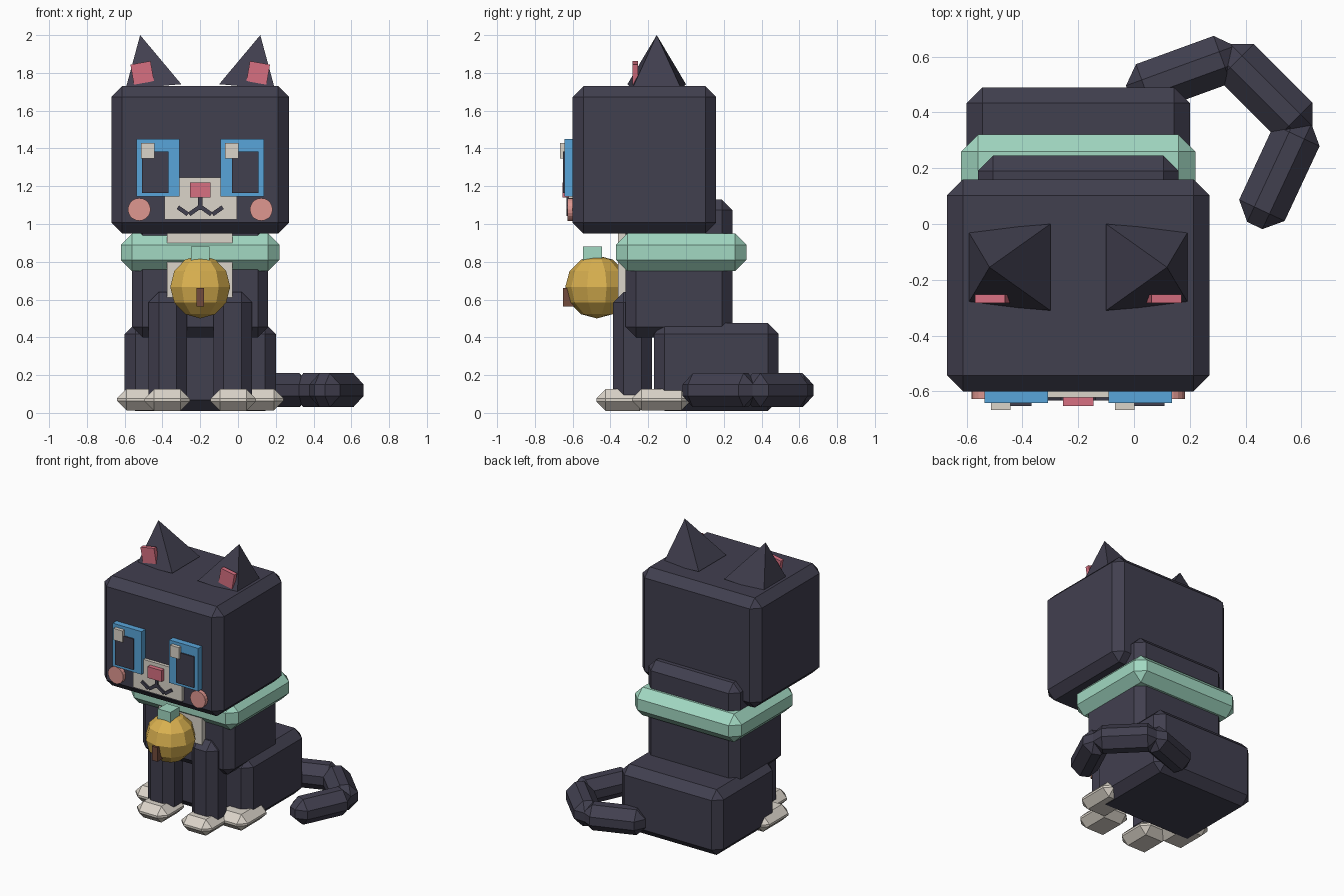
import bpy, bmesh, math
from mathutils import Vector

if "Cube" in bpy.data.objects:
    bpy.data.objects.remove(bpy.data.objects["Cube"], do_unlink=True)

MID = -0.2  # centre plane of the body


def material(name, r, g, b):
    m = bpy.data.materials.new(name)
    m.use_nodes = True
    m.diffuse_color = (r, g, b, 1)
    m.node_tree.nodes["Principled BSDF"].inputs["Base Color"].default_value = (r, g, b, 1)
    return m


FUR = material("dark_fur", 0.053, 0.050, 0.078)
CREAM = material("cream", 0.71, 0.66, 0.59)
BLUE = material("eye_blue", 0.098, 0.376, 0.70)
PINK = material("pink", 0.68, 0.16, 0.22)
BLUSH = material("blush", 0.74, 0.31, 0.28)
MINT = material("mint", 0.36, 0.69, 0.54)
GOLD = material("gold", 0.70, 0.44, 0.08)
BROWN = material("brown", 0.17, 0.07, 0.045)


def finish(name, bm, mat, loc=(0, 0, 0), rot=(0, 0, 0), bevel=0):
    bmesh.ops.recalc_face_normals(bm, faces=bm.faces)
    me = bpy.data.meshes.new(name)
    bm.to_mesh(me)
    bm.free()
    me.materials.append(mat)
    ob = bpy.data.objects.new(name, me)
    ob.location, ob.rotation_euler = loc, rot
    bpy.context.collection.objects.link(ob)
    if bevel:
        mod = ob.modifiers.new("chamfer", 'BEVEL')
        mod.width, mod.segments, mod.limit_method = bevel, 1, 'NONE'
    return ob


def block(name, mat, loc, size, bevel=0, rot=(0, 0, 0)):
    bm = bmesh.new()
    bmesh.ops.create_cube(bm, size=1)
    bmesh.ops.scale(bm, vec=size, verts=bm.verts)
    return finish(name, bm, mat, loc, rot, bevel)


def span(name, mat, x, y, z, bevel=0):
    """Block given by its low and high limits on each axis."""
    lims = (x, y, z)
    return block(name, mat, [(a + b) / 2 for a, b in lims], [b - a for a, b in lims], bevel)


# Body masses
span("head", FUR, (-0.67, 0.27), (-0.6, 0.16), (0.95, 1.73), 0.057)
span("torso", FUR, (-0.56, 0.16), (-0.32, 0.245), (0.4, 1.13), 0.055)
span("hips", FUR, (-0.6, 0.2), (-0.17, 0.49), (0.01, 0.475), 0.057)
span("collar", MINT, (-0.62, 0.22), (-0.37, 0.32), (0.75, 0.95), 0.06)
span("chest_bib", CREAM, (-0.375, -0.03), (-0.36, -0.3), (0.61, 0.96))

# Tail: three chamfered links curling round to the left
for i, (x, y, turn) in enumerate([(0.177, 0.539, 20), (0.471, 0.477, -45), (0.521, 0.183, 65)]):
    block(f"tail_link_{i + 1}", FUR, (x, y, 0.12), (0.416, 0.18, 0.18), 0.06,
          (0, 0, math.radians(turn)))

# Paired parts
for side, s in (("right", -1), ("left", 1)):
    def at(dx):
        return MID + s * dx

    block(f"front_leg_{side}", FUR, (at(0.172), -0.283, 0.34), (0.205, 0.205, 0.6), 0.055)
    block(f"front_paw_{side}", CREAM, (at(0.175), -0.335, 0.068), (0.24, 0.28, 0.115), 0.05)
    block(f"rear_paw_{side}", CREAM, (at(0.32), -0.13, 0.07), (0.24, 0.31, 0.115), 0.05)

    # Ear: pyramid with its tip leaning outward
    bm = bmesh.new()
    base = [bm.verts.new((at(dx), y, z)) for dx, y, z in
            [(0.1, -0.31, 1.74), (0.1, 0, 1.74), (0.395, -0.025, 1.715), (0.395, -0.285, 1.715)]]
    tip = bm.verts.new((at(0.318), -0.155, 2.0))
    bm.faces.new(base)
    for i in range(4):
        bm.faces.new((base[i], base[(i + 1) % 4], tip))
    finish(f"ear_{side}", bm, FUR)
    block(f"inner_ear_{side}", PINK, (at(0.307), -0.268, 1.8), (0.108, 0.03, 0.108),
          rot=(0, math.radians(10 * s), 0))

    # Eye, pupil and glint (both glints sit to the same side)
    block(f"eye_{side}", BLUE, (at(0.2225), -0.62, 1.297), (0.228, 0.045, 0.305))
    block(f"pupil_{side}", FUR, (at(0.238), -0.635, 1.275), (0.142, 0.034, 0.22))
    block(f"eye_glint_{side}", CREAM, (at(0.2225) - 0.055, -0.65, 1.387), (0.07, 0.034, 0.082))

    # Cheek disc
    bm = bmesh.new()
    bmesh.ops.create_cone(bm, cap_ends=True, segments=20, radius1=0.06, radius2=0.06, depth=0.05)
    finish(f"cheek_{side}", bm, BLUSH, (at(0.323), -0.603, 1.077), (math.pi / 2, 0, 0))

    # Mouth strokes
    for part, dx, tilt in (("inner", 0.032, 35), ("outer", 0.092, -35)):
        block(f"mouth_{part}_{side}", FUR, (at(dx), -0.62, 1.07), (0.065, 0.025, 0.022),
              rot=(0, math.radians(tilt * s), 0))

# Muzzle, nose and mouth stem
span("muzzle", CREAM, (-0.39, -0.005), (-0.622, -0.58), (1.025, 1.245))
span("nose", PINK, (-0.255, -0.145), (-0.653, -0.6), (1.14, 1.22))
block("mouth_stem", FUR, (MID, -0.62, 1.11), (0.022, 0.025, 0.07))

# Bell with loop and slot
bm = bmesh.new()
bmesh.ops.create_uvsphere(bm, u_segments=10, v_segments=6, radius=0.167)
finish("bell", bm, GOLD, (MID, -0.472, 0.667))
block("bell_loop", MINT, (MID, -0.495, 0.84), (0.1, 0.1, 0.08))
block("bell_slot", BROWN, (MID, -0.62, 0.612), (0.042, 0.06, 0.1))
